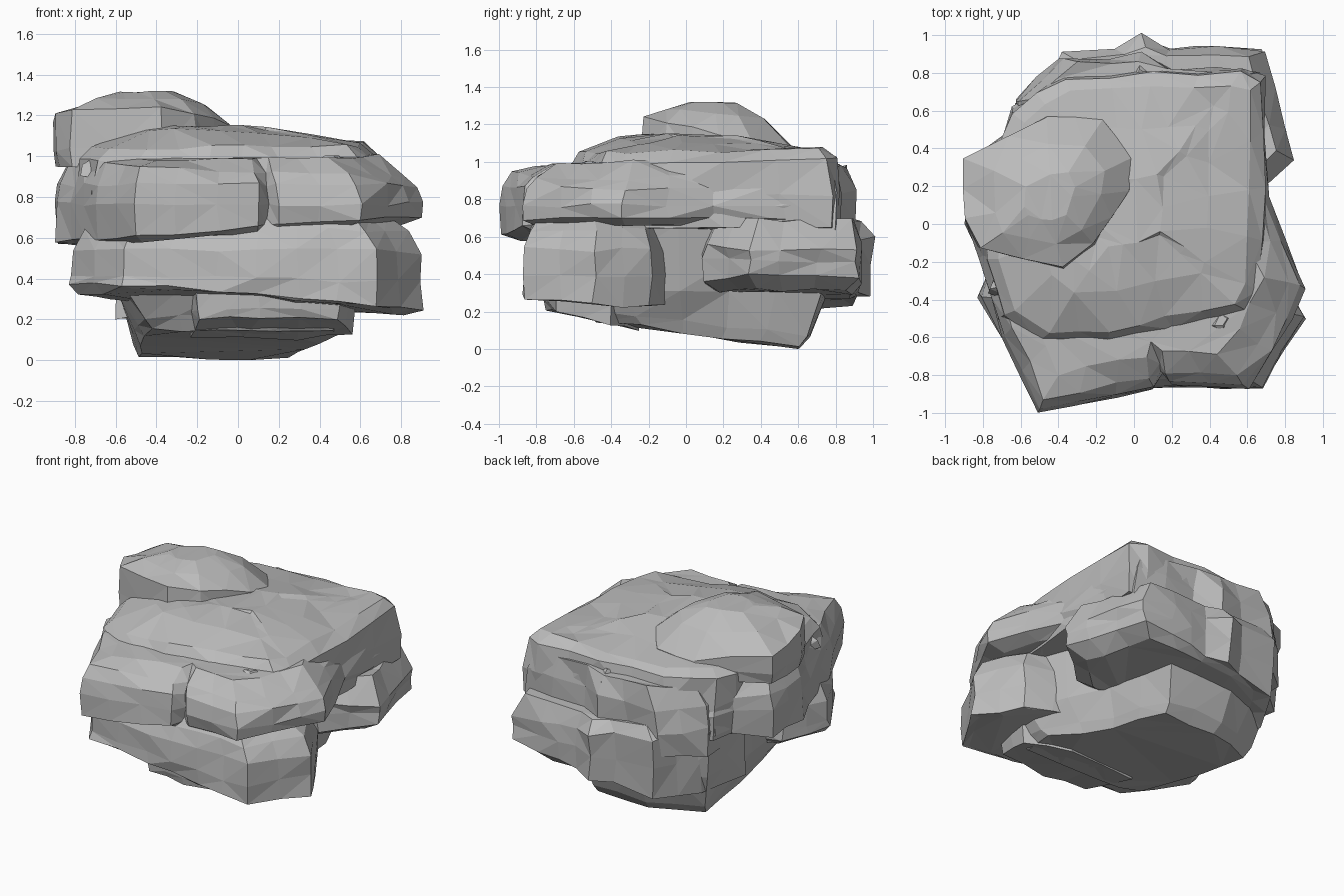
import bpy
import bmesh
import random
from mathutils import Vector

default_cube = bpy.data.objects.get("Cube")
if default_cube:
    bpy.data.objects.remove(default_cube, do_unlink=True)

random.seed(4)


def flat_material(name, colour):
    mat = bpy.data.materials.new(name)
    mat.use_nodes = True
    mat.diffuse_color = colour
    mat.node_tree.nodes["Principled BSDF"].inputs["Base Color"].default_value = colour
    return mat


stone = flat_material("stone grey", (.5, .5, .5, 1))


def jitter(amount):
    return Vector([random.uniform(-amount, amount) for axis in range(3)])


def rock_slab(name, outline, rings, rough=.013):
    """Loft an outline through rings of (scale, height, x tilt, y tilt), then chip it."""
    bm = bmesh.new()
    count = len(outline)
    cx = sum(p[0] for p in outline) / count
    cy = sum(p[1] for p in outline) / count
    loops = []
    for scale, height, tilt_x, tilt_y in rings:
        loop = []
        for px, py in outline:
            x = cx + (px - cx) * scale
            y = cy + (py - cy) * scale
            loop.append(bm.verts.new((x, y, height + tilt_x * x + tilt_y * y)))
        loops.append(loop)

    # Walls between neighbouring rings, and closed ends
    for low, high in zip(loops, loops[1:]):
        for i in range(count):
            j = (i + 1) % count
            bm.faces.new((low[i], low[j], high[j], high[i]))
    bm.faces.new(list(reversed(loops[0])))
    bm.faces.new(loops[-1])

    # Split long edges and roughen, so that the facets become irregular
    long_edges = [e for e in bm.edges if e.calc_length() > .28]
    bmesh.ops.subdivide_edges(bm, edges=long_edges, cuts=1)
    for v in bm.verts:
        v.co += jitter(rough)
        v.co.z = max(v.co.z, 0)
    bmesh.ops.triangulate(bm, faces=bm.faces[:])
    bmesh.ops.recalc_face_normals(bm, faces=bm.faces[:])

    mesh = bpy.data.meshes.new(name)
    bm.to_mesh(mesh)
    bm.free()
    mesh.materials.append(stone)
    obj = bpy.data.objects.new(name, mesh)
    bpy.context.collection.objects.link(obj)
    return obj


# Narrow foot with a sloping underside
rock_slab(
    "foot",
    [(-.49, .5), (-.48, .1), (-.44, -.45), (-.1, -.5), (.48, -.48), (.5, -.25),
     (.33, .2), (.25, .61), (-.15, .63)],
    [(.98, .087, 0, -.14), (1.06, .15, 0, -.12), (1.2, .32, 0, 0), (1.28, .66, 0, 0)])

# Footing under the front shelf
rock_slab(
    "front_footing",
    [(-.2, -.7), (.1, -.76), (.5, -.7), (.57, -.4), (.3, -.25), (-.25, -.3)],
    [(.97, .04, 0, -.23), (1, .22, 0, -.04), (1.05, .4, 0, 0)], .008)

# Front half of the lower shelf
rock_slab(
    "front_shelf",
    [(-.83, -.38), (-.57, -.8), (-.1, -.84), (.3, -.87), (.68, -.86), (.9, -.49),
     (.74, -.19), (.55, -.12), (0, 0), (-.68, -.1)],
    [(.94, .25, -.06, -.08), (1, .27, -.08, -.07), (1, .4, -.02, 0),
     (.99, .54, -.01, 0), (.91, .64, 0, 0), (.8, .7, 0, 0)])

# Back half of the lower shelf, undercut and sagging to one side
rock_slab(
    "back_shelf",
    [(.55, .1), (.84, .34), (.79, .5), (.68, .92), (.46, .93), (.18, .93),
     (.04, 1), (-.1, .93), (-.37, .9), (-.55, .6), (-.6, .2), (0, .1)],
    [(.82, .28, .05, 0), (1, .29, .14, 0), (1, .45, .03, 0), (1, .61, -.11, 0),
     (.86, .7, -.02, 0)], .016)

# Ragged blocks along the back
rock_slab(
    "back_blocks",
    [(-.6, .45), (.66, .4), (.68, .8), (.45, .84), (.2, .82), (.04, .9),
     (-.15, .86), (-.38, .87), (-.64, .66)],
    [(1, .5, 0, 0), (1, .69, 0, 0), (.97, .84, 0, 0), (.84, .97, 0, 0)], .018)

# Broad middle layer, split at the front and leaning back
rock_slab(
    "middle_layer",
    [(-.9, 0), (-.83, -.18), (-.7, -.6), (-.52, -1), (-.3, -.96), (.1, -.88),
     (.15, -.79), (.2, -.85), (.6, -.87), (.74, -.68), (.91, -.34), (.71, .15),
     (.68, .78), (.55, .81), (.1, .8), (-.38, .78), (-.64, .62), (-.7, .48),
     (-.9, .33)],
    [(.88, .61, .06, 0), (.985, .645, .07, 0), (1, .77, 0, .01), (.975, .86, 0, 0),
     (.91, .95, -.04, .03), (.76, 1.02, 0, .04)])

# Upper layer with a sheer side wall and a gentle dome
rock_slab(
    "upper_layer",
    [(-.78, -.2), (-.7, -.5), (-.5, -.64), (-.15, -.63), (.2, -.56), (.6, -.47),
     (.66, -.36), (.69, .2), (.68, .77), (.58, .81), (.1, .8), (-.38, .78),
     (-.64, .6), (-.75, .3)],
    [(1, .64, 0, 0), (1.01, .83, 0, 0), (.99, .99, 0, .05), (.9, 1.055, 0, .015),
     (.6, 1.11, -.04, -.04), (.25, 1.14, -.03, 0)], .015)

# Boulder cap resting on the back corner
rock_slab(
    "cap_boulder",
    [(-.91, .34), (-.9, .02), (-.83, -.13), (-.6, -.19), (-.38, -.24), (-.2, -.12),
     (-.02, .18), (.01, .36), (-.15, .56), (-.45, .58)],
    [(.95, .95, 0, 0), (1, 1.03, 0, 0), (.98, 1.19, -.02, -.19),
     (.66, 1.27, 0, -.1), (.3, 1.36, .08, -.07)])

# Small chips lying on the ledges
for name, (x, y, z) in {"left_chip": (-.7, -.3, .95), "front_chip": (.44, -.5, .95),
                        "back_chip": (.02, .78, .94)}.items():
    base = [(-.08, -.06), (.05, -.1), (.12, .02), (0, .1)]
    rock_slab(name, [(x + u, y + v) for u, v in base],
              [(1, z - .05, 0, 0), (.9, z, 0, 0), (.4, z + .05, 0, 0)])
